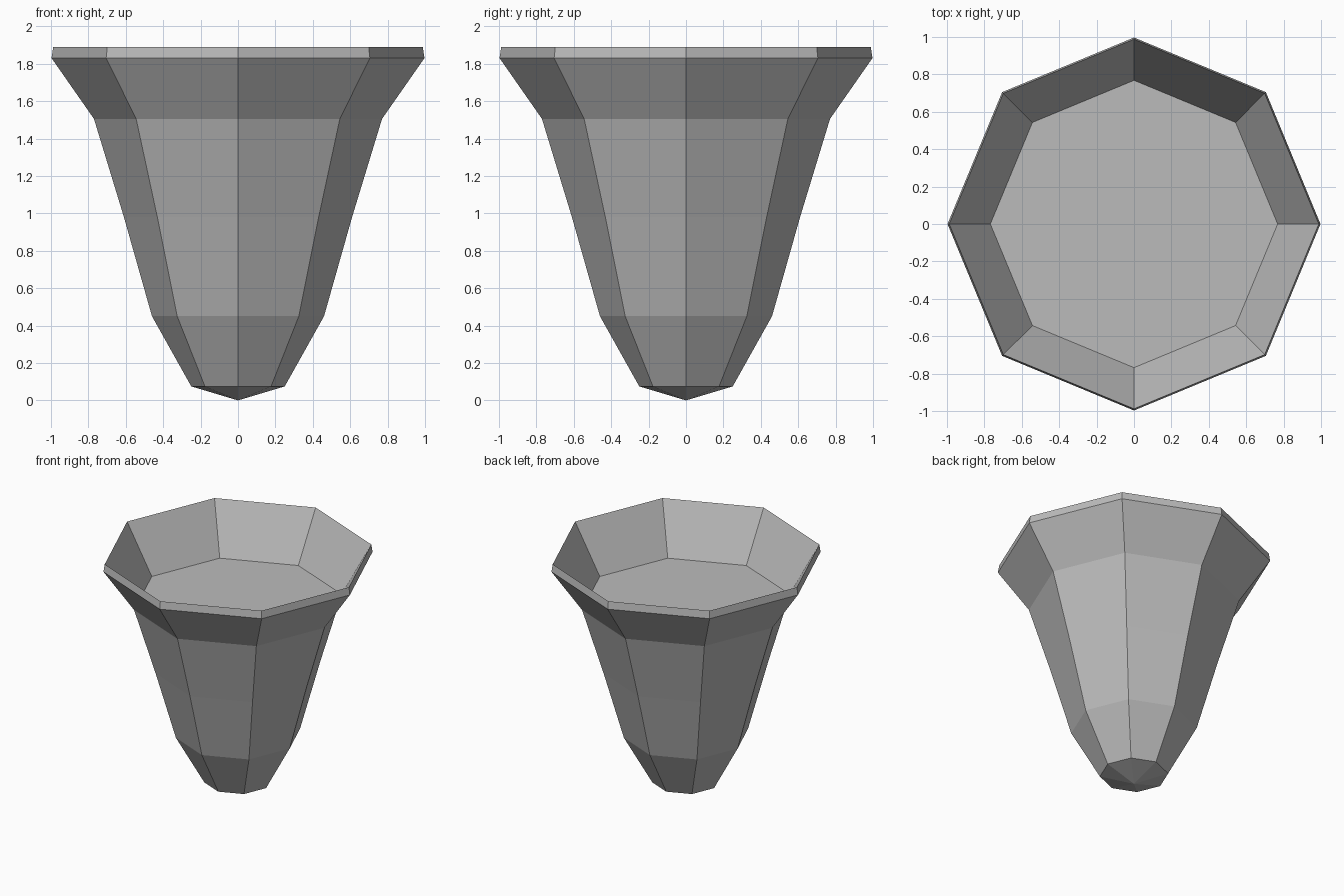
import bpy
import bmesh
from math import cos, sin, tau

cube = bpy.data.objects.get("Cube")
if cube:
    bpy.data.objects.remove(cube, do_unlink=True)

SIDES = 8

# One stone-like grey for the whole vessel
grey = bpy.data.materials.new("plain_grey")
grey.use_nodes = True
colour = (0.5, 0.5, 0.5, 1.0)
grey.diffuse_color = colour
grey.node_tree.nodes["Principled BSDF"].inputs["Base Color"].default_value = colour

# Outer wall from the foot to the lip, then the sloping inside of the bowl
profile = [
    (0.25, 0.075), (0.46, 0.45), (0.61, 0.98), (0.77, 1.505),
    (0.997, 1.83), (0.988, 1.89), (0.768, 1.507),
]

bm = bmesh.new()
rings = [
    [bm.verts.new((r * cos(tau * i / SIDES), r * sin(tau * i / SIDES), z))
     for i in range(SIDES)]
    for r, z in profile
]
for lower, upper in zip(rings, rings[1:]):
    for i in range(SIDES):
        j = (i + 1) % SIDES
        bm.faces.new((lower[i], lower[j], upper[j], upper[i]))

# Flat bowl floor and pointed foot
bm.faces.new(rings[-1])
tip = bm.verts.new((0, 0, 0))
for i in range(SIDES):
    bm.faces.new((tip, rings[0][(i + 1) % SIDES], rings[0][i]))

mesh = bpy.data.meshes.new("octagonal_vessel")
bm.to_mesh(mesh)
bm.free()
mesh.materials.append(grey)
vessel = bpy.data.objects.new("octagonal_vessel", mesh)
bpy.context.collection.objects.link(vessel)
